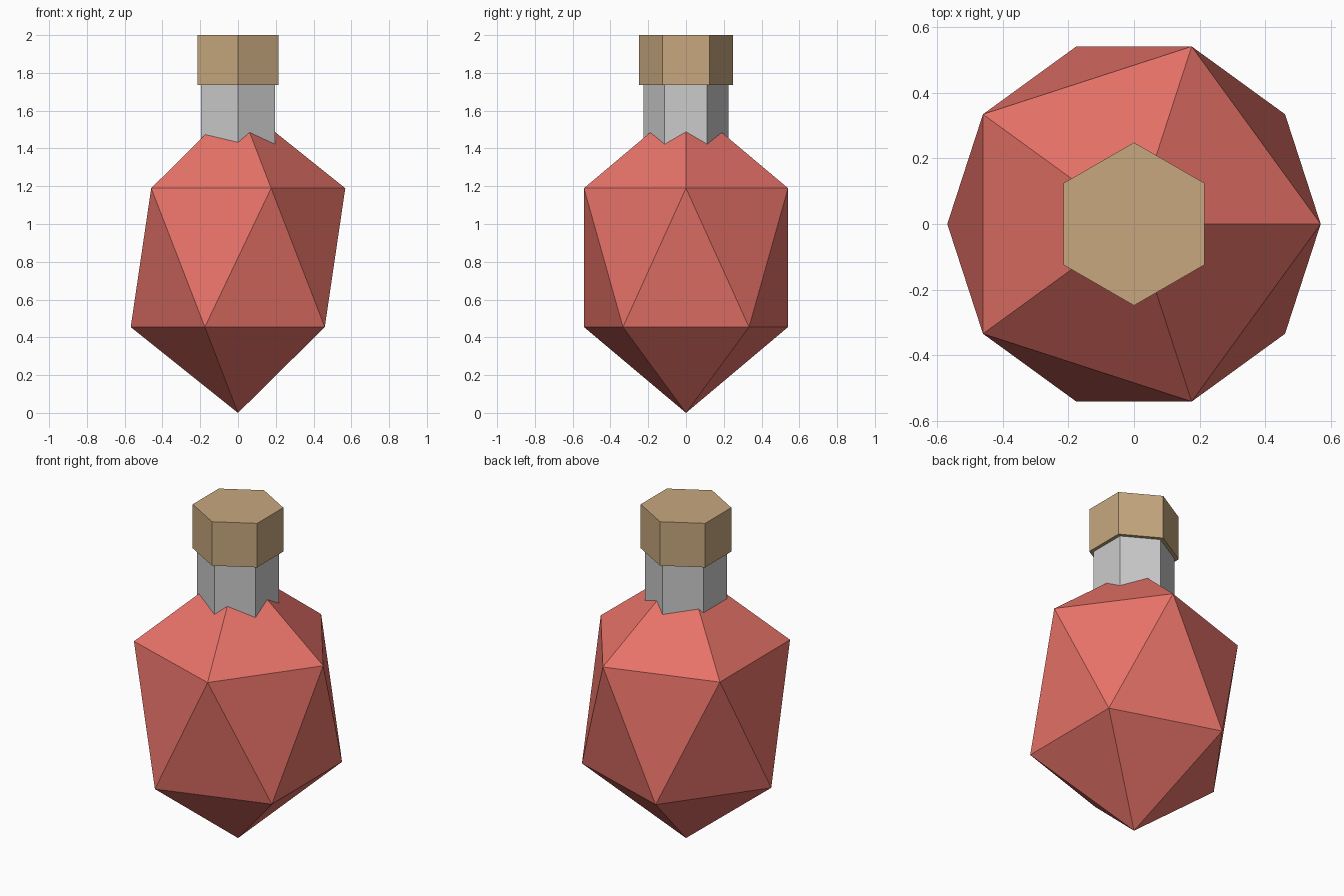
import bpy

if "Cube" in bpy.data.objects:
    bpy.data.objects.remove(bpy.data.objects["Cube"])


def finish(name, color=None):
    obj = bpy.context.object
    obj.name = name
    bpy.ops.object.transform_apply(location=False, rotation=False, scale=True)
    bpy.ops.object.shade_flat()
    if color:
        mat = bpy.data.materials.new(name + "_material")
        mat.diffuse_color = (*color, 1)
        mat.use_nodes = True
        mat.node_tree.nodes["Principled BSDF"].inputs["Base Color"].default_value = mat.diffuse_color
        obj.data.materials.append(mat)
    return obj


def hex_prism(name, radius, z0, z1, color=None):
    bpy.ops.mesh.primitive_cylinder_add(
        vertices=6, radius=radius, depth=z1 - z0, location=(0, 0, (z0 + z1) / 2))
    return finish(name, color)


# Faceted flask body: a vertically stretched icosahedron
HALF_HEIGHT = 0.822
bpy.ops.mesh.primitive_ico_sphere_add(subdivisions=1, radius=1, location=(0, 0, HALF_HEIGHT))
bpy.context.object.scale = (0.635, 0.635, HALF_HEIGHT)
finish("flask_body", (0.8, 0.17, 0.14))

# Glass neck, sunk into the body and the stopper
hex_prism("flask_neck", 0.225, 1.36, 1.78)

# Cork stopper
hex_prism("stopper", 0.248, 1.735, 2.0, (0.57, 0.39, 0.21))
